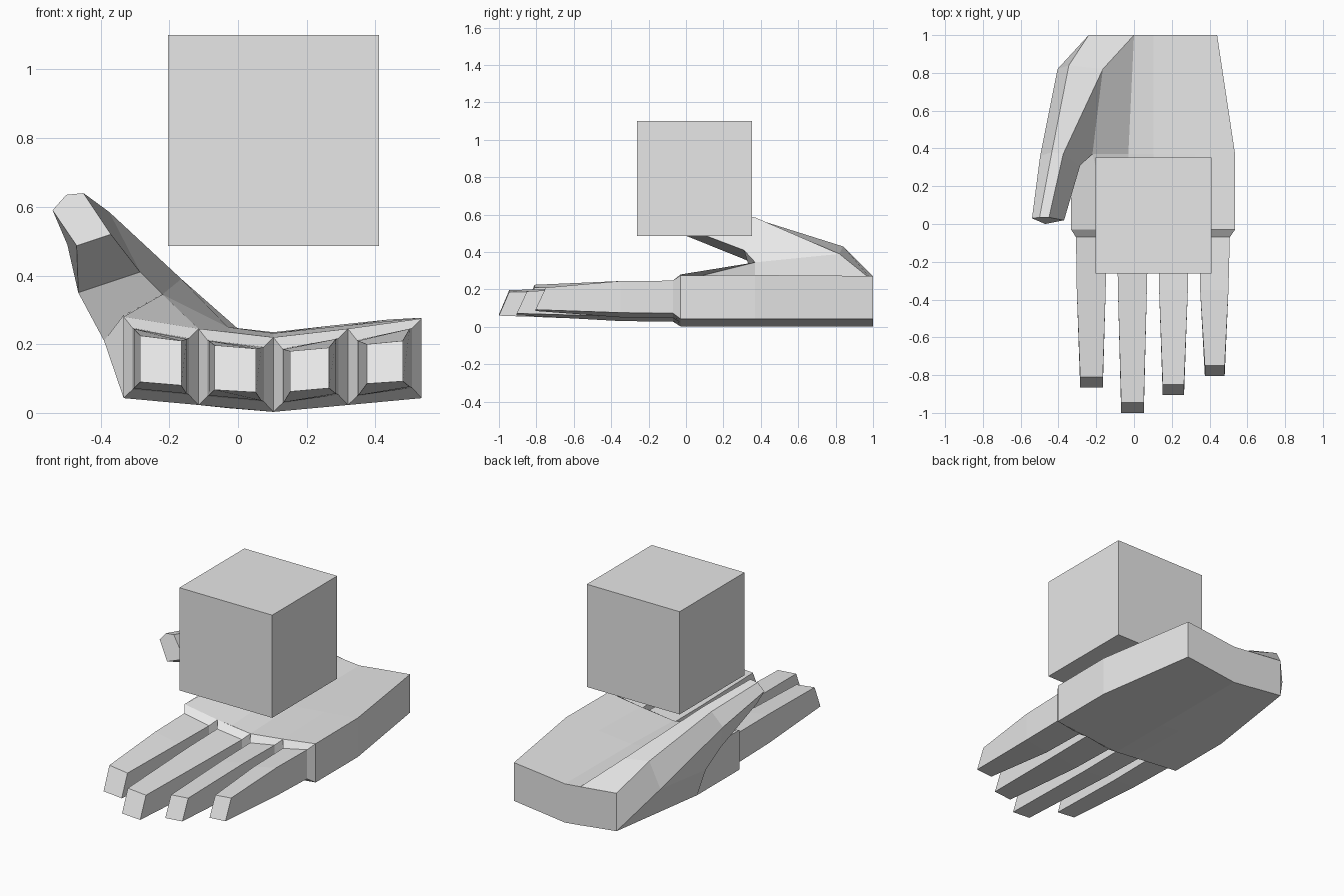
import bpy, bmesh

if "Cube" in bpy.data.objects:
    bpy.data.objects.remove(bpy.data.objects["Cube"])

grey = bpy.data.materials.new("plain_grey")
grey.diffuse_color = (0.8, 0.8, 0.8, 1)
grey.use_nodes = True
grey.node_tree.nodes["Principled BSDF"].inputs["Base Color"].default_value = grey.diffuse_color


def loft(name, sections, cap_start=False, cap_end=False):
    """Skin a list of closed sections that share one point count."""
    bm = bmesh.new()
    rings = [[bm.verts.new(p) for p in s] for s in sections]
    n = len(rings[0])
    for a, b in zip(rings, rings[1:]):
        for i in range(n):
            j = (i + 1) % n
            bm.faces.new((a[i], a[j], b[j], b[i]))
    for ring, cap in ((rings[0], cap_start), (rings[-1], cap_end)):
        if cap:  # strip of quads between the two halves of the ring
            for i in range(n // 2 - 1):
                bm.faces.new((ring[i], ring[i + 1], ring[n - 2 - i], ring[n - 1 - i]))
    bmesh.ops.recalc_face_normals(bm, faces=bm.faces[:])
    me = bpy.data.meshes.new(name)
    bm.to_mesh(me)
    bm.free()
    me.materials.append(grey)
    ob = bpy.data.objects.new(name, me)
    bpy.context.collection.objects.link(ob)
    return ob


# Palm: three cross-sections, shallow V top and bottom
floor = (0.043, 0.023, 0.014, 0.003, 0.023, 0.043)
palm_tops = [
    [(-.333, -.03, .28), (-.115, -.03, .245), (-.02, -.03, .235),
     (.103, -.03, .22), (.32, -.03, .245), (.535, -.03, .275)],
    [(-.333, .33, .285), (-.22, .37, .345), (-.03, .37, .25),
     (.103, .37, .232), (.32, .37, .255), (.535, .37, .277)],
    [(-.24, 1, .27), (-.12, 1, .257), (0, 1, .245),
     (.103, 1, .235), (.27, 1, .254), (.44, 1, .272)],
]
palm_sections = []
for top in palm_tops:
    under = [(x, max(y, .37) if y > 0 else y, z) for (x, y, _), z in zip(top, floor)]
    under[1] = ((under[0][0] + under[3][0]) / 2,) + under[1][1:]
    palm_sections.append(top + under[::-1])
loft("palm", palm_sections, cap_start=True, cap_end=True)


# Fingers: knuckle, base, middle joint, slanted tip
def quad(x0, x1, y_top, y_bot, tl, tr, br, bl):
    return [(x0, y_top, tl), (x1, y_top, tr), (x1, y_bot, br), (x0, y_bot, bl)]


knuckle_x = (-.333, -.115, .103, .32, .535)
knuckle_top = (.28, .245, .22, .245, .275)
knuckle_low = (.043, .023, .003, .023, .043)
# tip: x0, x1, front y, z of the four corners
tips = [
    (-.285, -.165, -.865, .225, .21, .08, .09),
    (-.068, .052, -1.0, .197, .187, .06, .067),
    (.152, .265, -.905, .18, .19, .072, .062),
    (.375, .48, -.805, .2, .21, .092, .085),
]
names = ("index_finger", "middle_finger", "ring_finger", "little_finger")
for i, (name, t) in enumerate(zip(names, tips)):
    x0, x1 = knuckle_x[i:i + 2]
    tl, tr = knuckle_top[i:i + 2]
    bl, br = knuckle_low[i:i + 2]
    loft(name, [
        quad(x0, x1, -.03, -.03, tl, tr, br, bl),
        quad(x0 + .026, x1 - .028, -.07, -.07, tl - .033, tr - .028, br + .03, bl + .025),
        quad(x0 + .03, x1 - .035, -.35, -.35, tl - .035, tr - .03, br + .033, bl + .028),
        quad(t[0], t[1], t[2] + .055, t[2], *t[3:]),
    ], cap_end=True)

# Thumb: five-sided sections from tip to wrist
thumb = loft("thumb", [
    [(-.54, .03, .59), (-.50, .035, .635), (-.45, .035, .64), (-.37, .02, .52), (-.47, 0, .487)],
    [(-.497, .36, .49), (-.435, .38, .575), (-.375, .37, .585), (-.285, .31, .41), (-.465, .34, .35)],
    [(-.405, .82, .27), (-.345, .84, .43), (-.165, .82, .39), (-.22, .37, .345), (-.39, .37, .21)],
    [(-.24, 1, .043), (-.24, 1, .27), (0, 1, .245), (-.03, .37, .25), (-.333, .37, .043)],
])
bm = bmesh.new()
bm.from_mesh(thumb.data)
v = list(bm.verts)
bm.faces.new(v[:5])                                # thumb tip
corner = bm.verts.new((-.333, .33, .285))          # web joining the palm edge
bm.faces.new((v[14], v[13], corner))
bm.faces.new((v[19], v[14], corner))
bmesh.ops.recalc_face_normals(bm, faces=bm.faces[:])
bm.to_mesh(thumb.data)
bm.free()

# Floating cube above the hand
bpy.ops.mesh.primitive_cube_add(size=.615, location=(.103, .045, .793))
cube = bpy.context.object
cube.name = "cube"
cube.data.materials.append(grey)
